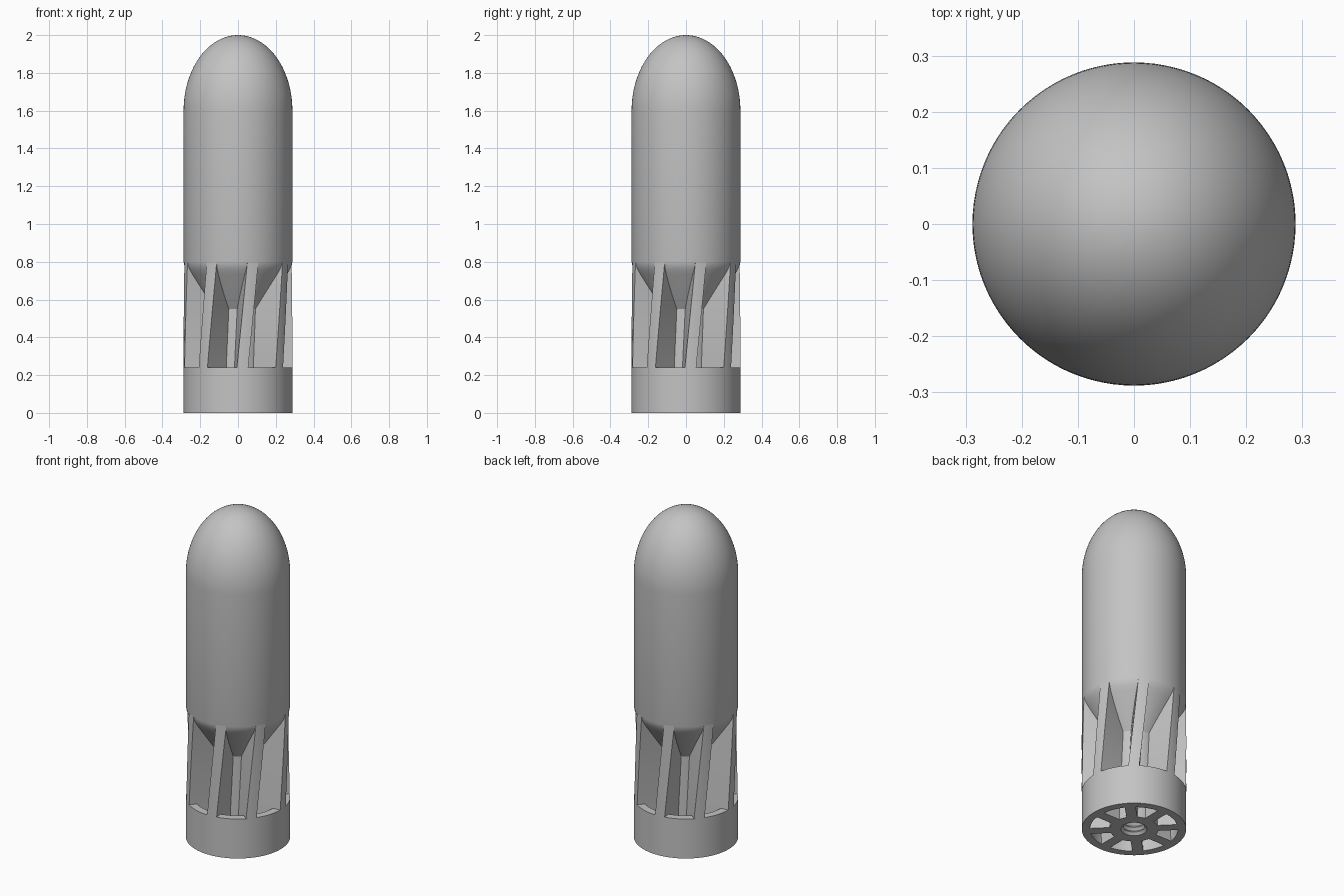
import bpy, bmesh
from math import sin, cos, pi, asin, radians

cube = bpy.data.objects.get("Cube")
if cube:
    bpy.data.objects.remove(cube, do_unlink=True)

RADIUS, HUB, HALF_FIN = 0.288, 0.135, 0.03
RING_TOP, FIN_TOP, NOSE_BASE, HEIGHT = 0.24, 0.8, 1.6, 2.0
RING_INNER = 0.243
FINS, TWIST, SIDES = 8, radians(20), 96

grey = bpy.data.materials.new("plain_grey")
grey.use_nodes = True
colour = (0.55, 0.55, 0.55, 1)
grey.diffuse_color = colour
grey.node_tree.nodes["Principled BSDF"].inputs["Base Color"].default_value = colour


def polar(r, a, z):
    return (r * cos(a), r * sin(a), z)


def circle(r, z, sides=SIDES):
    return [polar(r, 2 * pi * i / sides, z) for i in range(sides)]


def loft(bm, sections, closed=False):
    """Skin a stack of closed loops; returns the vertex loops."""
    loops = [[bm.verts.new(p) for p in s] for s in sections]
    pairs = list(zip(loops, loops[1:]))
    if closed:
        pairs.append((loops[-1], loops[0]))
    for low, high in pairs:
        n = len(low)
        for i in range(n):
            j = (i + 1) % n
            bm.faces.new((low[i], low[j], high[j], high[i]))
    return loops


def finish(bm, name):
    bmesh.ops.recalc_face_normals(bm, faces=bm.faces)
    mesh = bpy.data.meshes.new(name)
    bm.to_mesh(mesh)
    bm.free()
    mesh.materials.append(grey)
    obj = bpy.data.objects.new(name, mesh)
    bpy.context.collection.objects.link(obj)
    bpy.ops.object.select_all(action='DESELECT')
    obj.select_set(True)
    bpy.context.view_layer.objects.active = obj
    bpy.ops.object.shade_smooth_by_angle(angle=radians(30))
    return obj


# Body: tapered tail, straight wall and elliptical nose
profile = [(HUB, 0.55), (0.26, 0.735), (0.275, 0.76), (0.284, 0.78),
           (RADIUS, FIN_TOP), (RADIUS, NOSE_BASE)]
steps = 28
for i in range(1, steps):
    t = pi / 2 * i / steps
    profile.append((RADIUS * cos(t), NOSE_BASE + (HEIGHT - NOSE_BASE) * sin(t)))
bm = bmesh.new()
loops = loft(bm, [circle(r, z) for r, z in profile])
bm.faces.new(loops[0])
tip = bm.verts.new((0, 0, HEIGHT))
for i in range(SIDES):
    bm.faces.new((loops[-1][i], loops[-1][(i + 1) % SIDES], tip))
finish(bm, "body")

# Base ring around the foot of the fins
bm = bmesh.new()
loft(bm, [circle(r, z) for r, z in ((RADIUS, 0), (RADIUS, RING_TOP),
                                    (RING_INNER, RING_TOP), (RING_INNER, 0))], closed=True)
finish(bm, "base_ring")


def star(z, outer):
    """Hub with eight fins, turned according to height."""
    pts = []
    root, edge = asin(HALF_FIN / HUB), asin(HALF_FIN / outer)
    pitch = 2 * pi / FINS
    for k in range(FINS):
        c = -pi / 2 + k * pitch + TWIST * z
        pts += [polar(HUB, c - root, z)]
        pts += [polar(outer, c + edge * t, z) for t in (-1, -0.5, 0, 0.5, 1)]
        gap = pitch - 2 * root
        pts += [polar(HUB, c + root + gap * t / 4, z) for t in range(4)]
    return pts


# Twisted fins and hub, stepped in where they sit inside the ring
sections = [star(RING_TOP * i / 6, RING_INNER) for i in range(7)]
sections += [star(RING_TOP + (FIN_TOP - RING_TOP) * i / 14, RADIUS) for i in range(15)]
bm = bmesh.new()
fins = loft(bm, sections)
bm.faces.new(fins[-1])

# Threaded socket in the underside of the hub
bore = [circle(0.072 if i % 2 == 0 else 0.058, 0.015 * i, 48) for i in range(16)]
socket = loft(bm, bore)
bm.faces.new(socket[-1])
rim = []
for loop in (fins[0], socket[0]):
    for a, b in zip(loop, loop[1:] + loop[:1]):
        rim.append(bm.edges.get((a, b)))
bmesh.ops.triangle_fill(bm, use_beauty=True, use_dissolve=False, edges=rim)
finish(bm, "twisted_fins")
